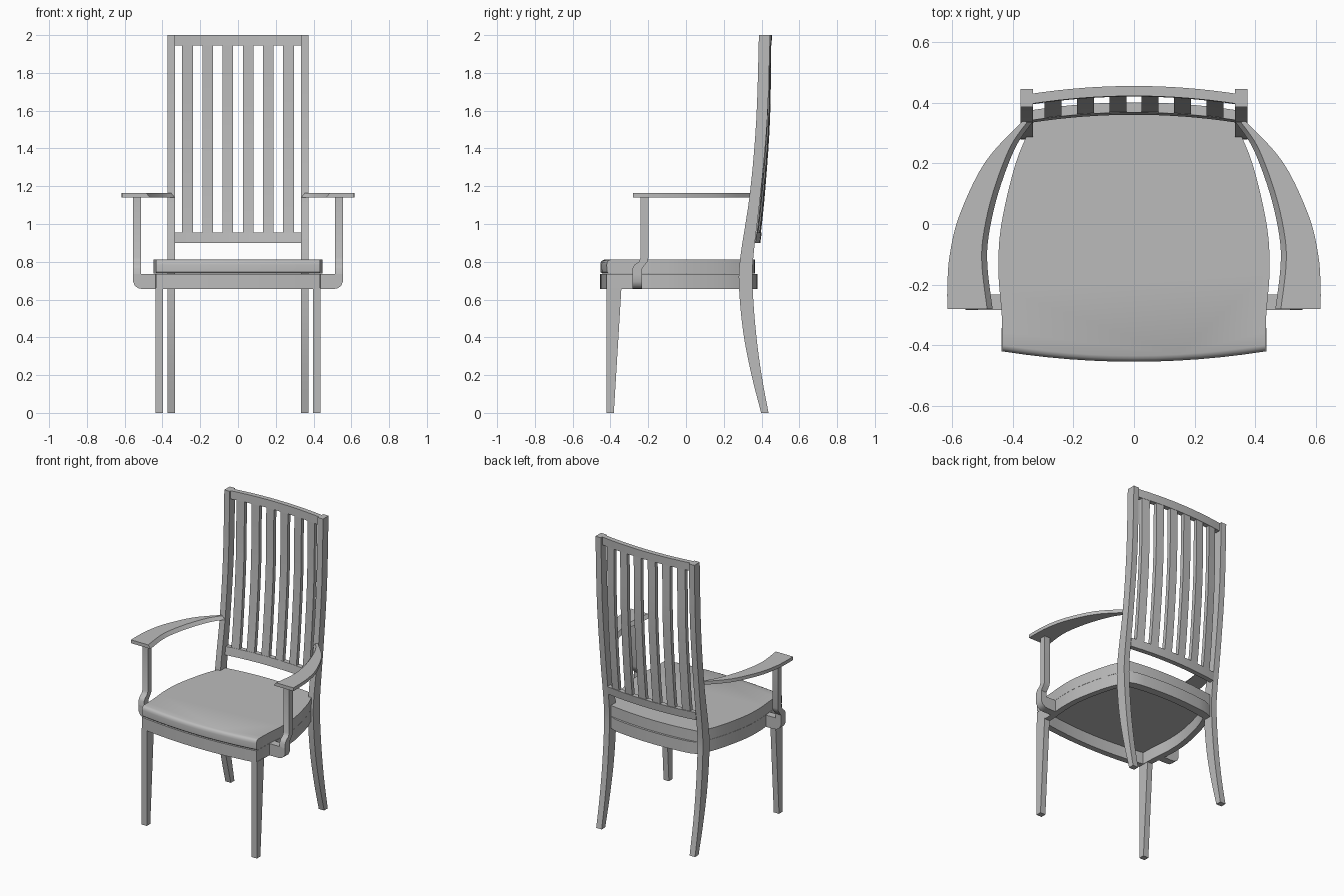
import bpy, bmesh

if "Cube" in bpy.data.objects:
    bpy.data.objects.remove(bpy.data.objects["Cube"])

grey = bpy.data.materials.new("plain_grey")
grey.use_nodes = True
grey.diffuse_color = (0.5, 0.5, 0.5, 1)
bsdf = next(n for n in grey.node_tree.nodes if n.type == "BSDF_PRINCIPLED")
bsdf.inputs["Base Color"].default_value = (0.5, 0.5, 0.5, 1)
bsdf.inputs["Roughness"].default_value = 0.6


def spline(points, steps=5):
    """Smooth curve through a few control points."""
    out = []
    for i in range(len(points) - 1):
        p0, p1 = points[max(i - 1, 0)], points[i]
        p2, p3 = points[i + 1], points[min(i + 2, len(points) - 1)]
        for k in range(steps):
            t = k / steps
            out.append(tuple(
                0.5 * (2 * b + (c - a) * t + (2 * a - 5 * b + 4 * c - d) * t ** 2
                       + (3 * b - a - 3 * c + d) * t ** 3)
                for a, b, c, d in zip(p0, p1, p2, p3)))
    return out + [tuple(points[-1])]


def loft(name, rings, loop=False, side=1):
    """Skin matching rings; cap the ends, or join last to first."""
    bm = bmesh.new()
    rows = [[bm.verts.new((x * side, y, z)) for x, y, z in r] for r in rings]
    n = len(rows[0])
    pairs = list(zip(rows, rows[1:]))
    if loop:
        pairs.append((rows[-1], rows[0]))
    else:
        bm.faces.new(rows[0])
        bm.faces.new(rows[-1])
    for a, b in pairs:
        for i in range(n):
            j = (i + 1) % n
            bm.faces.new((a[i], a[j], b[j], b[i]))
    bmesh.ops.recalc_face_normals(bm, faces=bm.faces)
    mesh = bpy.data.meshes.new(name)
    bm.to_mesh(mesh)
    bm.free()
    mesh.materials.append(grey)
    obj = bpy.data.objects.new(name, mesh)
    bpy.context.collection.objects.link(obj)
    bpy.ops.object.select_all(action="DESELECT")
    obj.select_set(True)
    bpy.context.view_layer.objects.active = obj
    bpy.ops.object.shade_smooth_by_angle(angle=0.6)
    return obj


def rect(x0, x1, y0, y1, z):
    return [(x0, y0, z), (x1, y0, z), (x1, y1, z), (x0, y1, z)]


# Seat outline: bowed front, curved tapering sides, bowed back
SIDE = spline([(0.433, -0.42), (0.436, -0.3), (0.447, -0.15),
               (0.437, 0.0), (0.39, 0.2), (0.332, 0.337)])
BOW = [i / 6 for i in range(-5, 6)]


def outline(z, front=0.0, inset=0.0, back=0.365):
    pts = [(x - inset, y) for x, y in SIDE]
    y0, y1 = -0.42 + front + inset, back - 0.028 - inset
    pts = [(x, min(max(y, y0), y1)) for x, y in pts]
    xf, xb = pts[0][0], pts[-1][0]
    loop = [(xf * t, y0 - 0.034 * (1 - t * t)) for t in BOW]
    loop += pts
    loop += [(-xb * t, y1 + 0.028 * (1 - t * t)) for t in BOW]
    loop += [(-x, y) for x, y in reversed(pts)]
    return [(x, y, z) for x, y in loop]


loft("seat_cushion", [outline(0.737, 0.012), outline(0.745, 0.002),
                      outline(0.785), outline(0.798, 0.003),
                      outline(0.806, 0.009), outline(0.811, 0.02)])
loft("seat_apron", [outline(0.655, back=0.378), outline(0.736, back=0.378),
                    outline(0.736, inset=0.04), outline(0.655, inset=0.04)],
     loop=True)

# Curved back posts: height, front depth, rear depth
POST = spline([(0, 0.398, 0.437), (0.2, 0.347, 0.400), (0.42, 0.304, 0.371),
               (0.66, 0.281, 0.353), (0.82, 0.287, 0.356),
               (1.16, 0.338, 0.395), (1.55, 0.372, 0.430), (2, 0.386, 0.445)])

# Arm plan: outer edge and inner edge, from back to front
OUTER = spline([(0.365, 0.342), (0.49, 0.205), (0.575, 0.03),
                (0.607, -0.1), (0.615, -0.2), (0.615, -0.28)])
INNER = spline([(0.353, 0.335), (0.41, 0.25), (0.466, 0.1),
                (0.497, -0.04), (0.501, -0.14), (0.484, -0.28)])

for side, label in ((1, "left"), (-1, "right")):
    loft(label + "_back_post",
         [rect(0.333, 0.374, a, b, z) for z, a, b in POST], side=side)
    loft(label + "_front_leg",
         [rect(0.397, 0.437, -0.42, -0.382, 0),
          rect(0.397, 0.437, -0.42, -0.342, 0.66)], side=side)

    # Armrest with a bevelled inner edge
    loft(label + "_armrest",
         [[(ix, iy, 1.163), (ox, oy, 1.163), (ox, oy, 1.14),
           (ix - 0.018, iy, 1.14)]
          for (ox, oy), (ix, iy) in zip(OUTER, INNER)], side=side)

    # Arm support: short foot from the apron, then a cranked upright
    foot = [(0.42, 0.735), (0.515, 0.735), (0.556, 0.735), (0.556, 0.695),
            (0.545, 0.672), (0.526, 0.659), (0.50, 0.655), (0.42, 0.655)]
    loft(label + "_arm_foot",
         [[(x, y, z) for x, z in foot] for y in (-0.283, -0.232)], side=side)
    crank = [(0.7, -0.283, -0.232), (0.765, -0.283, -0.232),
             (0.785, -0.272, -0.217), (0.8, -0.25, -0.205),
             (0.82, -0.241, -0.199), (1.145, -0.241, -0.199)]
    loft(label + "_arm_upright",
         [rect(0.514, 0.556, a, b, z) for z, a, b in crank], side=side)


# Back rails and slats share one bowed surface
def bow(x):
    return -0.025 * (x / 0.333) ** 2


def rail(name, y, z0, z1, lean):
    rings = []
    for i in range(-8, 9):
        x = 0.335 * i / 8
        a = y + bow(x)
        rings.append([(x, a, z0), (x, a + 0.033, z0),
                      (x, a + 0.033 + lean, z1), (x, a + lean, z1)])
    loft(name, rings)


rail("top_rail", 0.42, 1.945, 2.0, 0.002)
rail("lower_rail", 0.36, 0.9, 0.955, 0.008)

SLAT = spline([(0.93, 0.367), (1.16, 0.391), (1.55, 0.418), (1.97, 0.424)])
for i in range(6):
    c = (i - 2.5) * 0.107
    rings = []
    for z, y in SLAT:
        a, b = c - 0.028, c + 0.028
        rings.append([(a, y + bow(a), z), (b, y + bow(b), z),
                      (b, y + bow(b) + 0.027, z), (a, y + bow(a) + 0.027, z)])
    loft("back_slat_%d" % (i + 1), rings)
